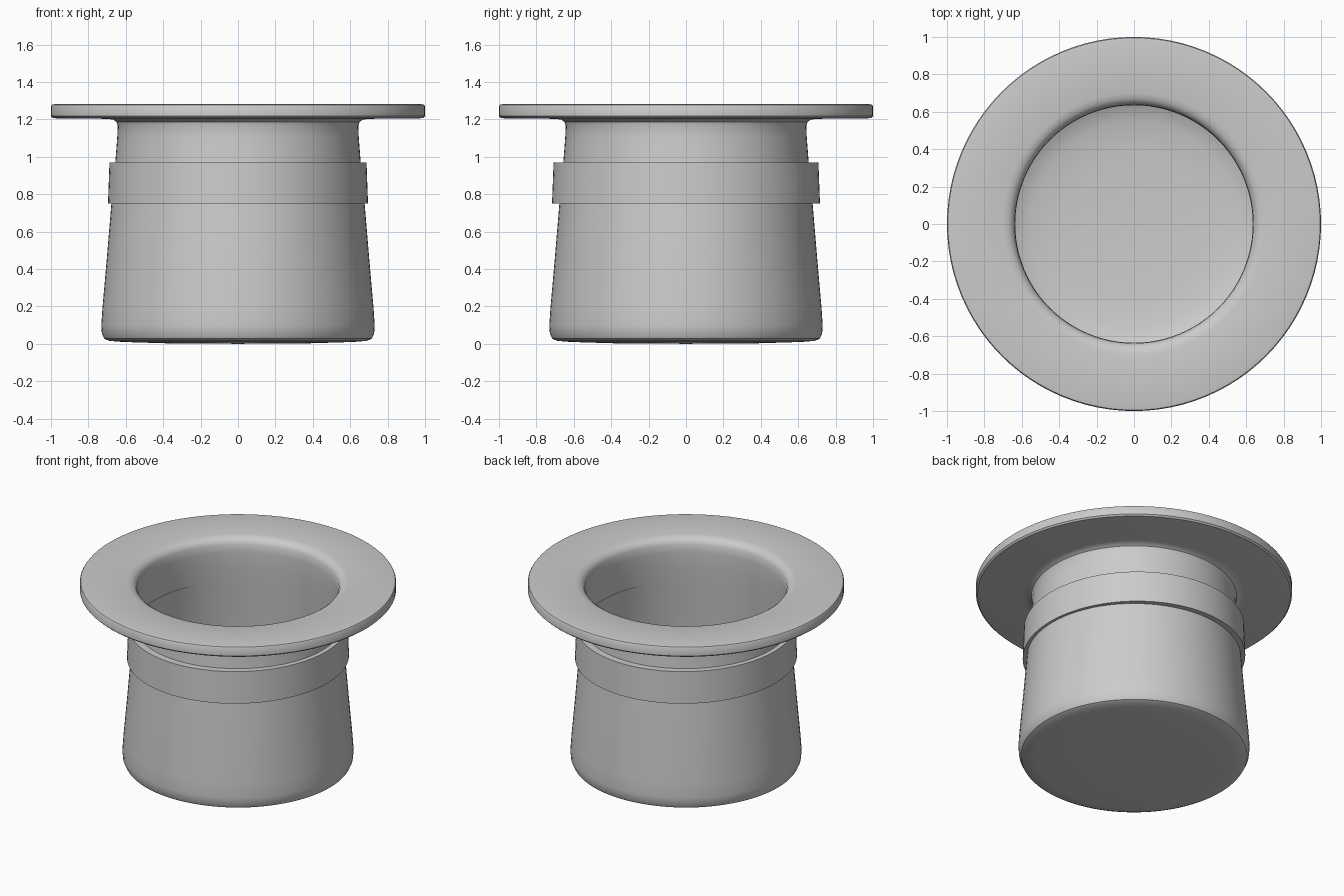
import bpy, bmesh, math

if "Cube" in bpy.data.objects:
    bpy.data.objects.remove(bpy.data.objects["Cube"])

def lathe(name, profile, segments=96, closed=False, sx=1.0, sy=1.0, angle=35):
    """Spin an (r, z) profile around z; points with r = 0 become poles."""
    bm = bmesh.new()
    rings = []
    for r, z in profile:
        if r == 0:
            rings.append([bm.verts.new((0, 0, z))] * segments)
        else:
            rings.append([bm.verts.new((r * sx * math.cos(2 * math.pi * i / segments),
                                        r * sy * math.sin(2 * math.pi * i / segments), z))
                          for i in range(segments)])
    pairs = list(zip(rings, rings[1:]))
    if closed:
        pairs.append((rings[-1], rings[0]))
    for a, b in pairs:
        for i in range(segments):
            j = (i + 1) % segments
            bm.faces.new(list(dict.fromkeys((a[i], a[j], b[j], b[i]))))
    bmesh.ops.recalc_face_normals(bm, faces=bm.faces)
    mesh = bpy.data.meshes.new(name)
    bm.to_mesh(mesh)
    bm.free()
    ob = bpy.data.objects.new(name, mesh)
    bpy.context.collection.objects.link(ob)
    bpy.ops.object.select_all(action='DESELECT')
    bpy.context.view_layer.objects.active = ob
    ob.select_set(True)
    bpy.ops.object.shade_smooth_by_angle(angle=math.radians(angle))
    return ob

# Upturned hat: crown outside, brim, then hollow inside
outside = [(0, 0), (0.4, 0.003), (0.62, 0.01), (0.69, 0.016), (0.715, 0.028),
           (0.728, 0.055), (0.731, 0.10), (0.724, 0.20), (0.702, 0.45),
           (0.677, 0.75), (0.656, 0.97), (0.646, 1.10), (0.643, 1.165),
           (0.65, 1.187), (0.668, 1.199), (0.70, 1.203)]
brim = [(0.97, 1.205), (0.99, 1.208), (1.0, 1.218), (1.0, 1.27), (0.995, 1.278),
        (0.98, 1.281), (0.70, 1.279), (0.67, 1.272), (0.65, 1.258), (0.638, 1.235)]
inside = [(0.635, 1.18), (0.638, 1.08), (0.646, 0.97), (0.665, 0.75), (0.687, 0.45),
          (0.70, 0.24), (0.698, 0.16), (0.68, 0.105), (0.64, 0.075), (0.55, 0.05),
          (0.40, 0.035), (0, 0.03)]
lathe("hat_body", outside + brim + inside)

# Slightly oval ribbon around the crown
lathe("hat_band", [(0.668, 0.75), (0.705, 0.75), (0.697, 0.97), (0.65, 0.97)],
      closed=True, sx=0.986, sy=1.016)
